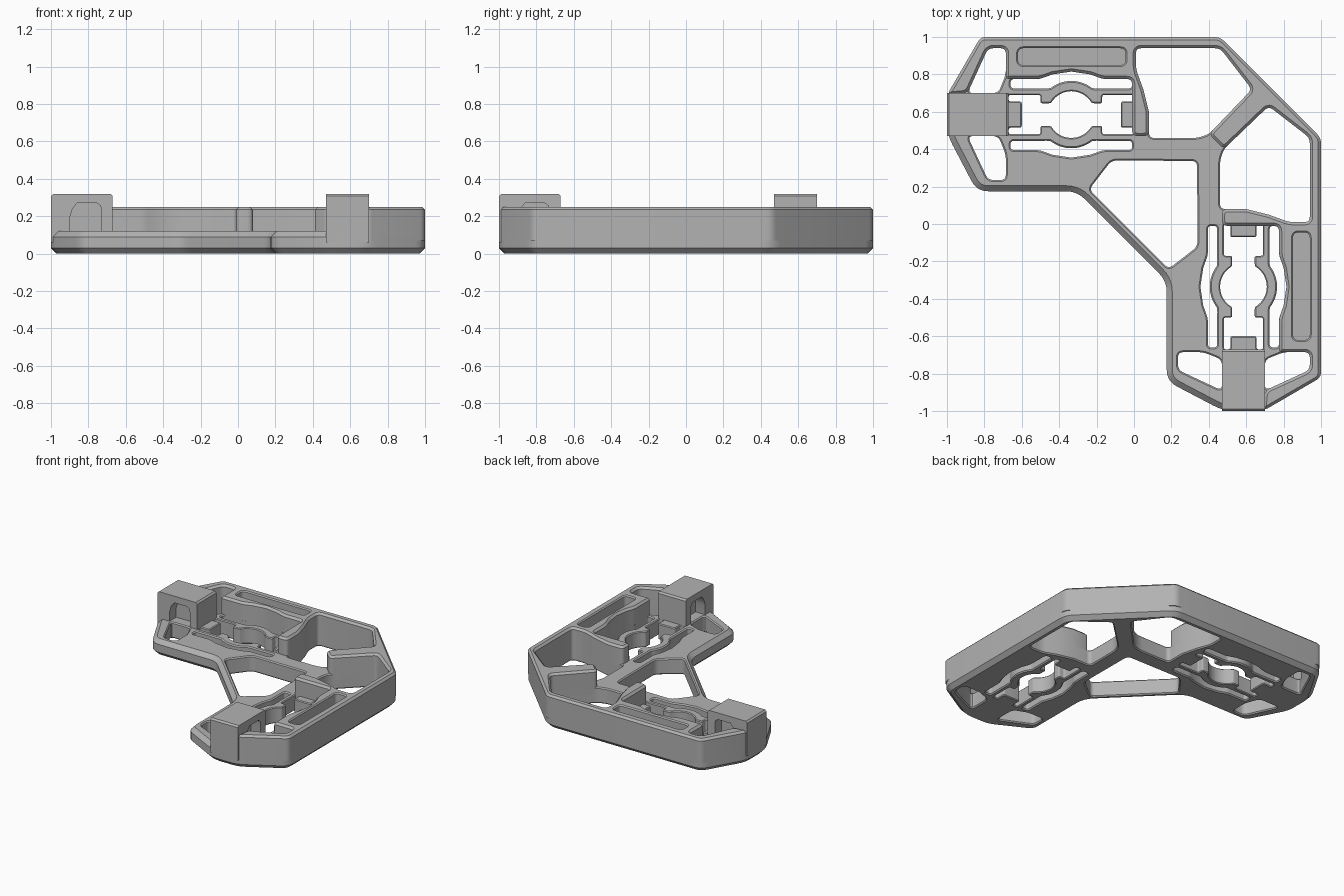
import bpy, bmesh, math
from mathutils import Vector

if "Cube" in bpy.data.objects:
    bpy.data.objects.remove(bpy.data.objects["Cube"])

grey = bpy.data.materials.new("matte_grey")
grey.use_nodes = True
grey.diffuse_color = (0.45, 0.45, 0.45, 1)
grey.node_tree.nodes["Principled BSDF"].inputs["Base Color"].default_value = (0.45, 0.45, 0.45, 1)

PLATE_TOP, RIM_TOP, BLOCK_TOP = 0.12, 0.25, 0.32
CX, CY = -0.335, 0.585          # centre of the cradle in the left arm


def swap(points):
    """Reflect a loop onto the other arm, across the diagonal."""
    return [(y, x) for x, y in points]


def place(points):
    """Move cradle coordinates to the left arm."""
    return [(CX + u, CY + v) for u, v in points]


def rounded(points, radius, steps=5):
    """Round the corners of a closed loop."""
    out, pts = [], [Vector(p) for p in points]
    for i, p in enumerate(pts):
        a, b = pts[i - 1] - p, pts[(i + 1) % len(pts)] - p
        if a.normalized().dot(b.normalized()) < -0.95:
            out.append(p)
            continue
        s = p + a.normalized() * min(radius, 0.45 * a.length)
        e = p + b.normalized() * min(radius, 0.45 * b.length)
        for k in range(steps + 1):
            t = k / steps
            out.append(s * (1 - t) ** 2 + p * 2 * t * (1 - t) + e * t * t)
    return out


def oriented(pts, ccw):
    area = sum(pts[i - 1].x * p.y - p.x * pts[i - 1].y for i, p in enumerate(pts))
    return pts if (area > 0) == ccw else pts[::-1]


def inset(pts, d):
    """Shift a loop to its left by d, with mitred corners."""
    out = []
    for i, p in enumerate(pts):
        a = (p - pts[i - 1]).normalized()
        b = (pts[(i + 1) % len(pts)] - p).normalized()
        n1, n2 = Vector((-a.y, a.x)), Vector((-b.y, b.x))
        out.append(p + (n1 + n2) * d / max(0.4, 1 + n1.dot(n2)))
    return out


def finish(bm, name):
    bmesh.ops.recalc_face_normals(bm, faces=bm.faces[:])
    mesh = bpy.data.meshes.new(name)
    bm.to_mesh(mesh)
    bm.free()
    mesh.materials.append(grey)
    ob = bpy.data.objects.new(name, mesh)
    bpy.context.collection.objects.link(ob)
    bpy.ops.object.select_all(action='DESELECT')
    ob.select_set(True)
    bpy.context.view_layer.objects.active = ob
    bpy.ops.object.shade_smooth_by_angle(angle=math.radians(30))
    return ob


def slab(name, loops, z0, z1, chamfer_bottom=True):
    """Chamfered plate; loops are (points, radius, chamfer), outline first."""
    bm = bmesh.new()
    caps = ([], [])
    for i, (points, radius, c) in enumerate(loops):
        base = oriented(rounded(points, radius), i == 0)
        small = inset(base, c)
        levels = [(small, z1), (base, z1 - c)]
        levels += [(base, z0 + c), (small, z0)] if chamfer_bottom else [(base, z0)]
        rings = [[bm.verts.new((p.x, p.y, z)) for p in pts] for pts, z in levels]
        for r, s in zip(rings, rings[1:]):
            for k in range(len(r)):
                bm.faces.new((r[k - 1], r[k], s[k], s[k - 1]))
        for cap, ring in zip(caps, (rings[0], rings[-1])):
            cap += [bm.edges.get((ring[k - 1], ring[k])) for k in range(len(ring))]
    for cap in caps:
        bmesh.ops.triangle_fill(bm, edges=cap, use_beauty=True, normal=(0, 0, 1))
    return finish(bm, name)


def prism(bm, profile, y0, y1, flip):
    """Extrude an x-z profile along y, or along x for the other arm."""
    ends = []
    for y in (y0, y1):
        ends.append([bm.verts.new((y, x, z) if flip else (x, y, z)) for x, z in profile])
    a, b = ends
    for k in range(len(a)):
        bm.faces.new((a[k - 1], a[k], b[k], b[k - 1]))
    edges = [bm.edges.get((r[k - 1], r[k])) for r in ends for k in range(len(r))]
    axis = (1, 0, 0) if flip else (0, 1, 0)
    for part in (edges[:len(a)], edges[len(a):]):
        bmesh.ops.triangle_fill(bm, edges=part, use_beauty=True, normal=axis)


# Outline of the whole frame
half = [(0.46, 1), (-0.82, 1), (-1, 0.69), (-1, 0.48), (-0.84, 0.175), (-0.305, 0.175)]
outline = half + swap(half)[::-1]

# Openings of one arm
end_upper = [(-0.89, 0.70), (-0.78, 0.94), (-0.685, 0.94), (-0.685, 0.80), (-0.725, 0.70)]
end_lower = [(-0.89, 0.47), (-0.725, 0.47), (-0.685, 0.37), (-0.685, 0.235), (-0.78, 0.235)]
window_side = [(0.08, 0.6), (0.05, 0.72), (0.01, 0.83), (0.01, 0.94),
               (0.46, 0.94), (0.63, 0.72), (0.40, 0.48)]
window = window_side + [(0.34, 0.46), (0.08, 0.46)]
pocket = [(-0.62, 0.85), (-0.045, 0.85), (-0.045, 0.94), (-0.62, 0.94)]

# Flexible cradle: two bulging slots around a toothed round opening
bulge = [(-0.17, 0.19), (-0.1, 0.215), (0, 0.23), (0.1, 0.215), (0.17, 0.19)]
arc = [(0.18 * math.cos(math.radians(t)), 0.18 * math.sin(math.radians(t)))
       for t in range(51, 130, 6)]
slot = [(-0.325, 0.19)] + bulge + [(0.325, 0.19), (0.325, 0.14)] + arc + [(-0.325, 0.14)]
quarter = [(0.265, 0.07), (0.335, 0.07), (0.335, 0.105), (0.165, 0.105), (0.165, 0.06)]
quarter += [(0.125 * math.cos(math.radians(t)), 0.125 * math.sin(math.radians(t)))
            for t in range(29, 90, 10)]
top_half = quarter + [(-u, v) for u, v in quarter[::-1]]
cradle = top_half + [(u, -v) for u, v in top_half[::-1]]

arm_holes = [(end_upper, 0.03, 0.008), (end_lower, 0.03, 0.008), (window, 0.03, 0.008),
             (place(slot), 0.02, 0.008), (place([(u, -v) for u, v in slot]), 0.02, 0.008),
             (place(cradle), 0.012, 0.006)]
corner = [(-0.24, 0.185), (-0.12, 0.34), (0.337, 0.337), (0.34, -0.12), (0.185, -0.24)]
holes = arm_holes + [(swap(p), r, c) for p, r, c in arm_holes] + [(corner, 0.03, 0.008)]
slab("base_plate", [(outline, 0.06, 0.03)] + holes, 0, PLATE_TOP)

# Raised outer rim, cradle walls, fingers and diagonal spoke
rim_half = half[:3] + end_upper[:4] + [(-0.685, 0.775)] + place(bulge)
rim_half += [(-0.01, 0.775), (-0.01, 0.47), (0.08, 0.47)] + window_side
rim = rim_half + swap(rim_half)[::-1]
slab("raised_rim", [(rim, 0.03, 0.015), (pocket, 0.03, 0.008), (swap(pocket), 0.03, 0.008)],
     0.07, RIM_TOP, False)

# End blocks, each with an arched recess on both sides of a middle web
low, e = 0.06, 0.012
shell = [(-0.67, low), (-0.67, BLOCK_TOP - e), (-0.67 - e, BLOCK_TOP),
         (-1 + e, BLOCK_TOP), (-1, BLOCK_TOP - e), (-1, low)]
arch = [(-0.9, low), (-0.9, 0.19), (-0.885, 0.24), (-0.86, 0.27),
        (-0.755, 0.27), (-0.735, 0.255), (-0.73, 0.23), (-0.73, low)]
for name, flip in (("left_arm_block", False), ("right_arm_block", True)):
    bm = bmesh.new()
    prism(bm, shell + arch, 0.47, 0.55, flip)
    prism(bm, shell, 0.55, 0.62, flip)
    prism(bm, shell + arch, 0.62, 0.70, flip)
    finish(bm, name)
